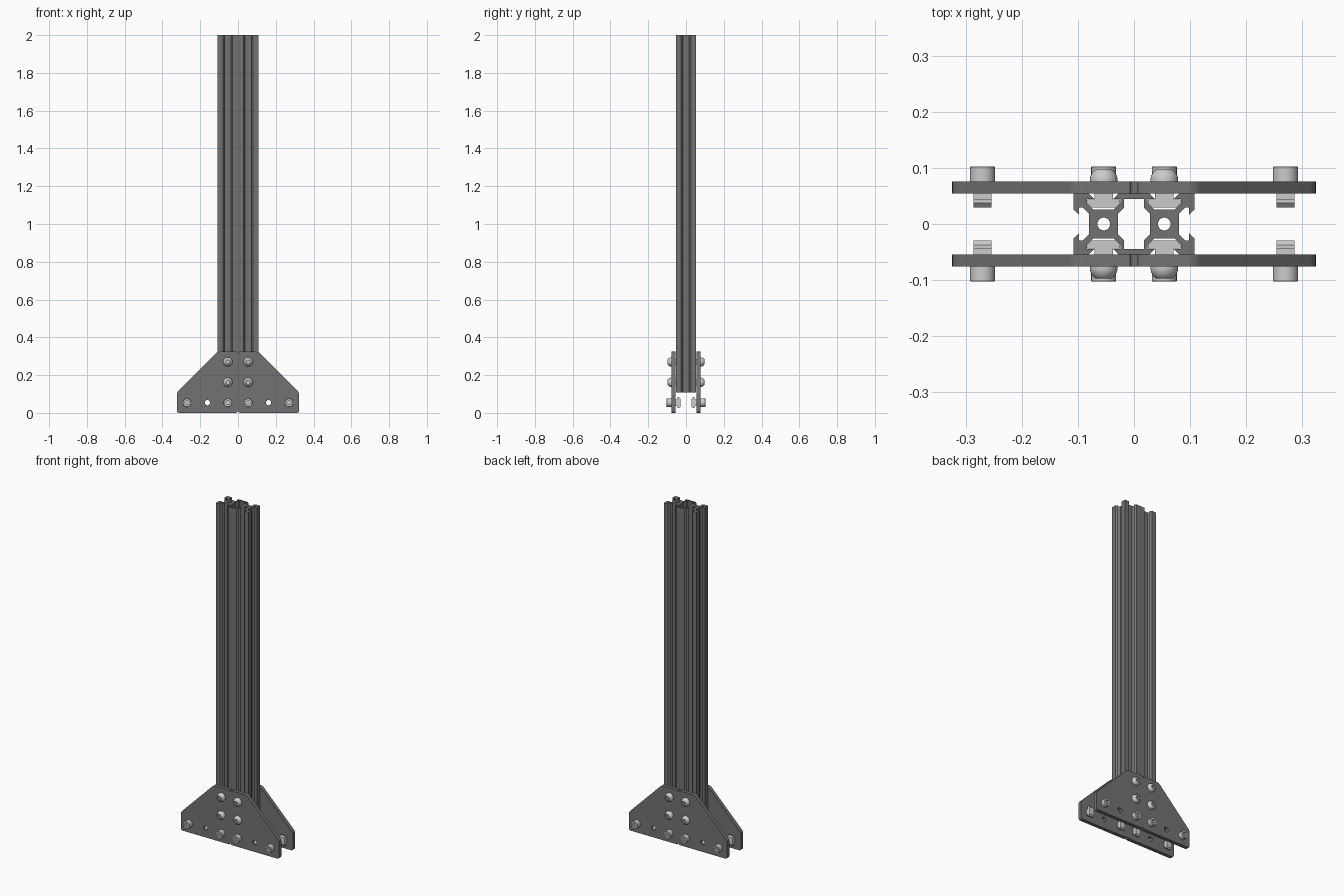
import bpy, bmesh, math
from mathutils import Vector

if "Cube" in bpy.data.objects:
    bpy.data.objects.remove(bpy.data.objects["Cube"])

MM = 0.0054          # profile unit: the post is 40 x 20 of these
PLATE_IN, PLATE_OUT = 0.0545, 0.0757

dark = bpy.data.materials.new("dark_metal")
dark.diffuse_color = (0.17, 0.17, 0.17, 1)
dark.use_nodes = True
dark.node_tree.nodes["Principled BSDF"].inputs["Base Color"].default_value = dark.diffuse_color


def add(name, mesh, loc=(0, 0, 0), rot_z=0.0):
    ob = bpy.data.objects.new(name, mesh)
    ob.location, ob.rotation_euler = loc, (0, 0, rot_z)
    bpy.context.collection.objects.link(ob)
    return ob


def circle(cx, cy, r, n=32):
    return [(cx + r * math.cos(2 * math.pi * i / n),
             cy + r * math.sin(2 * math.pi * i / n)) for i in range(n)]


def mirror_x(pts):
    """Complete a loop from its x >= 0 half."""
    return pts + [(-x, y) for x, y in reversed(pts) if x > 1e-6]


def extruded(name, loops, depth):
    """Mesh from flat loops (outline plus holes), extruded evenly about z = 0."""
    cu = bpy.data.curves.new(name, 'CURVE')
    cu.dimensions, cu.fill_mode, cu.extrude = '2D', 'BOTH', depth / 2
    for pts in loops:
        sp = cu.splines.new('POLY')
        sp.points.add(len(pts) - 1)
        for p, (x, y) in zip(sp.points, pts):
            p.co = (x, y, 0, 1)
        sp.use_cyclic_u, sp.use_smooth = True, False
    tmp = add("tmp", cu)
    deps = bpy.context.evaluated_depsgraph_get()
    mesh = bpy.data.meshes.new_from_object(tmp.evaluated_get(deps))
    bpy.data.objects.remove(tmp)
    bpy.data.curves.remove(cu)
    mesh.name = name
    bm = bmesh.new()
    bm.from_mesh(mesh)
    bmesh.ops.remove_doubles(bm, verts=bm.verts, dist=1e-5)
    bmesh.ops.recalc_face_normals(bm, faces=bm.faces)
    bm.to_mesh(mesh)
    bm.free()
    return mesh


def rounded(pts, r, n=5):
    """Round every corner of a loop."""
    out = []
    for i, p in enumerate(pts):
        p = Vector(p)
        a = p + (Vector(pts[i - 1]) - p).normalized() * r
        b = p + (Vector(pts[(i + 1) % len(pts)]) - p).normalized() * r
        for k in range(n + 1):
            t = k / n
            out.append(tuple(a * (1 - t) ** 2 + p * 2 * t * (1 - t) + b * t * t))
    return out


# Slotted post: quarter profile mirrored twice, hollow centre and two bores
quarter = [(5.2, 10), (6.9, 8.2), (4.5, 8.2), (4.5, 6.9), (6.6, 4.8), (13.4, 4.8),
           (15.5, 6.9), (15.5, 8.2), (13.1, 8.2), (14.8, 10), (20, 10), (20, 4.8),
           (18.2, 3.1), (18.2, 5.5), (16.9, 5.5), (14.8, 3.4)]
hollow = [(3.3, 8.2), (3.3, 5.3), (5.2, 3.4)]


def four_way(q):
    return mirror_x([(x * MM, y * MM) for x, y in q] +
                    [(x * MM, -y * MM) for x, y in reversed(q)])


post = extruded("post", [four_way(quarter), four_way(hollow),
                         circle(-10 * MM, 0, 2.1 * MM), circle(10 * MM, 0, 2.1 * MM)], 1.892)
post.materials.append(dark)
add("post", post, (0, 0, 1.054))

# Foot plates: tapered outline with small centre notches and bolt holes
outline = rounded([(0.324, 0), (0.324, 0.108), (0.108, 0.324),
                   (-0.108, 0.324), (-0.324, 0.108), (-0.324, 0)], 0.014)
half = len(outline) // 2
notch_r = 0.007
top_notch = [(notch_r * math.cos(a), 0.324 - notch_r * math.sin(a))
             for a in [math.pi * k / 8 for k in range(9)]]
low_notch = [(-x, 0.324 - y) for x, y in top_notch]
outline = outline[:half] + top_notch + outline[half:] + low_notch
bolts = [(x, z, z > 0.1) for z in (0.054, 0.162, 0.27) for x in (-0.054, 0.054)]
bolts += [(-0.27, 0.054, False), (0.27, 0.054, False)]
holes = [(x, z) for x, z, _ in bolts] + [(-0.162, 0.054), (0.162, 0.054)]
plate = extruded("plate", [outline] + [circle(x, z, 0.0138) for x, z in holes],
                 PLATE_OUT - PLATE_IN)
plate.materials.append(dark)
for side, s in (("front", -1), ("back", 1)):
    ob = add(side + "_plate", plate, (0, s * (PLATE_IN + PLATE_OUT) / 2, 0))
    ob.rotation_euler.x = math.pi / 2


def bolt_mesh(name, head, n=48):
    """Lathe along -y with a six-sided socket; rings are (radius, height, is_hex)."""
    rings = [(0.0132, -0.045, False), (0.0132, 0, False)] + head
    bm = bmesh.new()
    rows = []
    for r, h, is_hex in rings:
        row = []
        for i in range(n):
            a = 2 * math.pi * i / n
            k = r
            if is_hex:
                k = r * math.cos(math.pi / 6) / math.cos(a % (math.pi / 3) - math.pi / 6)
            row.append(bm.verts.new((k * math.cos(a), -h, k * math.sin(a))))
        rows.append(row)
    for a, b in zip(rows, rows[1:]):
        for i in range(n):
            j = (i + 1) % n
            bm.faces.new((a[i], a[j], b[j], b[i]))
    bm.faces.new(rows[0])
    bm.faces.new(rows[-1])
    bmesh.ops.recalc_face_normals(bm, faces=bm.faces)
    mesh = bpy.data.meshes.new(name)
    bm.to_mesh(mesh)
    bm.free()
    return mesh


# Bolts: domed heads on the post, cylindrical heads along the foot
dome = bolt_mesh("dome_bolt", [(0.0245, 0, False), (0.0245, 0.006, False), (0.0232, 0.0105, False),
                               (0.0205, 0.0155, False), (0.017, 0.0195, False),
                               (0.0135, 0.0218, False), (0.0095, 0.0218, True), (0.0095, 0.010, True)])
cap = bolt_mesh("cap_bolt", [(0.0222, 0, False), (0.0222, 0.0255, False), (0.0212, 0.0268, False),
                             (0.0125, 0.0268, True), (0.0125, 0.012, True)])

# Slot nut: T-shaped section, extruded; x across, y depth from the post axis
nut = extruded("slot_nut", [mirror_x([(0.0163, PLATE_IN), (0.0163, 0.044), (0.029, 0.044),
                                      (0.029, 0.037), (0.022, 0.0295)])], 0.032)

for side, turn in (("front", 0), ("back", math.pi)):
    s = -1 if turn == 0 else 1
    for x, z, domed in bolts:
        ob = add(side + ("_dome_bolt" if domed else "_cap_bolt"), dome if domed else cap,
                 (x, s * PLATE_OUT, z), turn)
        bpy.context.view_layer.objects.active = ob
        bpy.ops.object.select_all(action='DESELECT')
        ob.select_set(True)
        bpy.ops.object.shade_smooth_by_angle(angle=math.radians(30))
        ob = add(side + "_slot_nut", nut, (x, 0, z), math.pi if s < 0 else 0)
        if not domed:            # loose nuts stand upright
            ob.rotation_euler.y = math.pi / 2
